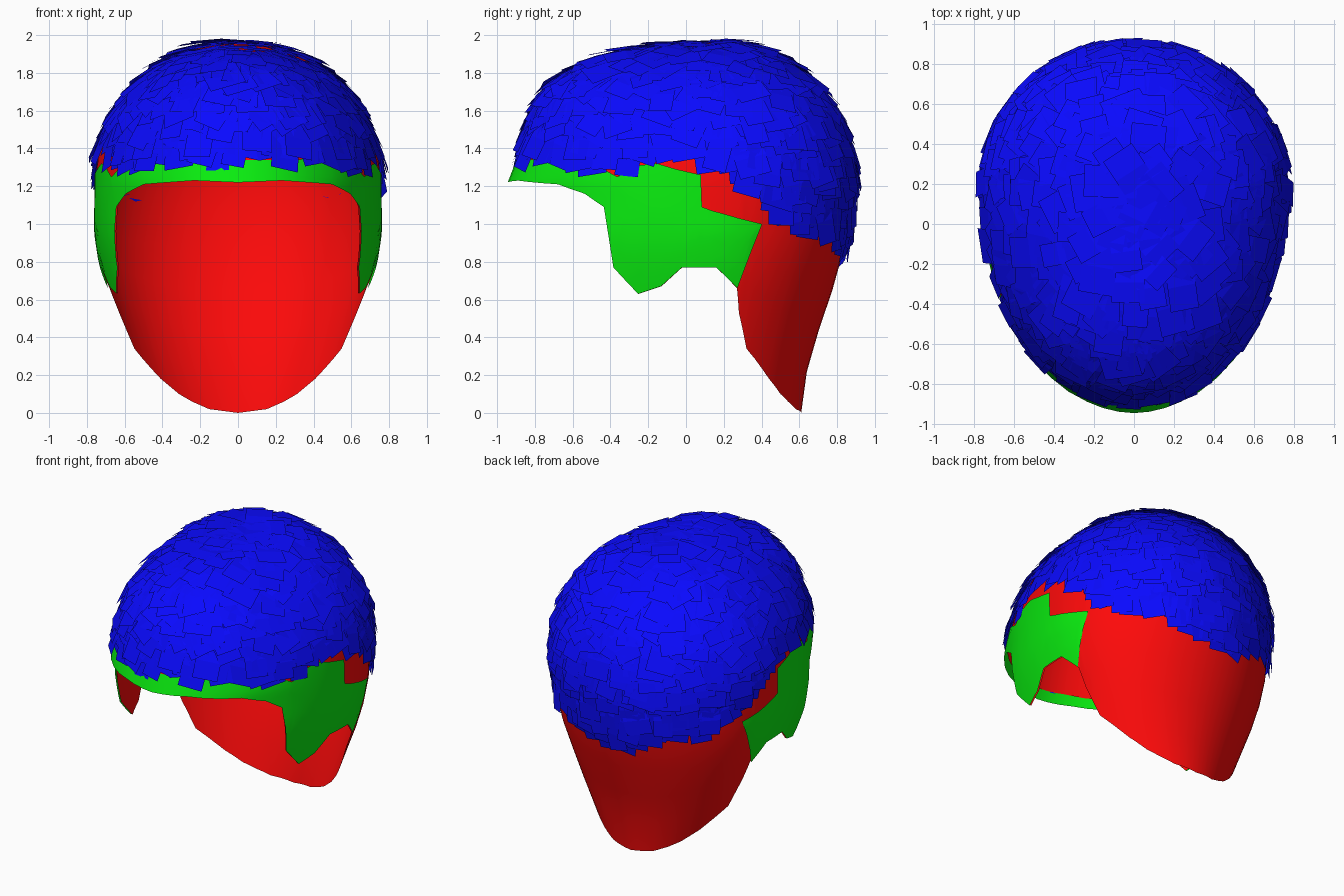
import bpy, bmesh, random
from math import sin, cos, acos, pi, sqrt
from mathutils import Vector

if "Cube" in bpy.data.objects:
    bpy.data.objects.remove(bpy.data.objects["Cube"])

random.seed(4)
TOP, BROW, CY = 1.96, 1.22, 0.15      # crown height, brow height, section centre


def interp(x, pts):
    if x <= pts[0][0]:
        return pts[0][1]
    for (a, u), (b, v) in zip(pts, pts[1:]):
        if x <= b:
            return u + (v - u) * (x - a) / (b - a)
    return pts[-1][1]


# Head surface: egg-shaped sections, domed above the brow, tapering to the nape
WIDTH = [(0, .40), (.06, .44), (.18, .51), (.34, .58), (.53, .645), (.65, .69),
         (.8, .73), (.95, .753), (1.22, .753)]
BACK = [(0, .46), (.22, .49), (.4, .54), (.6, .61), (.8, .67), (1.0, .715), (1.22, .74)]
FRONT = [(1.22, 1.085), (1.35, 1.035), (1.5, 1.0), (1.65, .985)]


def dome(z, p=2.0):
    t = max(0, (z - BROW) / (TOP - BROW))
    return sqrt(max(0, 1 - t ** p))


def depth(z, front):
    return interp(z, FRONT) * dome(z, 3.8) if front else interp(z, BACK) * dome(z)


def surf(th, z, off=0.0):
    w = interp(z, WIDTH) * dome(z) + off
    a = depth(z, cos(th) > 0) + off
    return Vector((w * sin(th), CY - a * cos(th), z))


def angle(y, z):
    return acos(max(-1, min(1, (CY - y) / depth(z, y < CY))))


def material(name, rgb):
    m = bpy.data.materials.new(name)
    m.diffuse_color = (*rgb, 1)
    m.use_nodes = True
    m.node_tree.nodes["Principled BSDF"].inputs["Base Color"].default_value = m.diffuse_color
    return m


def finish(name, bm, mat, smooth):
    bmesh.ops.remove_doubles(bm, verts=bm.verts, dist=1e-4)
    me = bpy.data.meshes.new(name)
    bm.to_mesh(me)
    bm.free()
    me.materials.append(mat)
    for p in me.polygons:
        p.use_smooth = smooth
    ob = bpy.data.objects.new(name, me)
    bpy.context.collection.objects.link(ob)
    return ob


def shell(name, cols, heights, off, mat):
    """Half shell from (bottom angle, z, top angle, z) columns, mirrored in x."""
    fine = []
    for a, b in zip(cols, cols[1:]):
        for k in range(3):
            fine.append([u + (v - u) * k / 3 for u, v in zip(a, b)])
    fine.append(cols[-1])
    bm = bmesh.new()
    grid = []
    for tb, zb, tt, zt in fine:
        zs = heights(zb, zt)
        span = max(1e-6, zs[-1] - zb)
        grid.append([bm.verts.new(surf(tb + (tt - tb) * (z - zb) / span, z, off)) for z in zs])
    for a, b in zip(grid, grid[1:]):
        for j in range(len(a) - 1):
            bm.faces.new((a[j], b[j], b[j + 1], a[j + 1]))
    ob = finish(name, bm, mat, True)
    m = ob.modifiers.new("mirror", 'MIRROR')
    m.merge_threshold = 0.003
    return ob


red = material("red", (1, .003, .003))
green = material("green", (.003, .85, .005))
blue = material("blue", (.003, .003, 1))

# Hairline: bottom y, bottom z, top y, top z from the brow round to behind the ear
LINE = [(-.94, 1.22, -.94, 1.34), (-.88, 1.23, -.82, 1.34), (-.67, 1.21, -.64, 1.35),
        (-.53, 1.16, -.57, 1.38), (-.43, 1.09, -.36, 1.25), (-.40, .90, -.30, 1.28),
        (-.38, .77, -.25, 1.31), (-.25, .63, -.15, 1.32), (-.13, .67, -.05, 1.29),
        (-.02, .77, .08, 1.26), (.06, .77, .085, 1.09), (.16, .77, .14, 1.07),
        (.27, .66, .28, 1.03), (.40, 1.0, .40, 1.0)]
band = [(angle(a, b), b, angle(c, d), d) for a, b, c, d in LINE]
band[0] = (0, 1.22, 0, 1.34)
shell("hairline_band", band, lambda b, t: [b + (t - b) * i / 6 for i in range(7)], .009, green)

# Scalp: same hairline, then the long tapering nape, all closing at the crown
NAPE = [(.28, .53), (.32, .34), (.44, .18), (.50, .10), (.54, .06), (.58, .02), (.61, 0)]
edge = [(y, z + (.06 if y < -.5 else 0)) for y, z, _, _ in LINE[:-1]] + NAPE
cap = [(angle(y, z), z, angle(y, z), TOP) for y, z in edge]
cap[0] = (0, 1.28, 0, TOP)
cap[-1] = (pi, 0, pi, TOP)
shell("scalp", cap, lambda b, t: [b + (1.3 - b) * i / 6 for i in range(6)]
      + [1.3 + (TOP - 1.3) * sin(k / 12 * pi / 2) for k in range(13)], 0, red)

# Hair cards: overlapping tilted strips spread evenly over the dome
FRINGE = [(-.94, 1.29), (-.5, 1.26), (-.3, 1.26), (0, 1.29), (.15, 1.23), (.3, 1.16),
          (.45, 1.03), (.55, .92), (.75, .90), (.85, .77), (.94, .77)]
bm = bmesh.new()
N = 1000
for i in range(N):
    th = (i * 2.39996) % (2 * pi) + random.uniform(-.04, .04)
    z = TOP - .003 - (TOP - .8) * i / N
    p = surf(th, z)
    length, width = random.uniform(.18, .27), random.uniform(.12, .19)
    if z < interp(p.y, FRINGE) + length * .45:
        continue
    side = (surf(th + .01, z) - surf(th - .01, z)).normalized()
    down = (surf(th, z - .002) - surf(th, z + .002)).normalized()
    n = down.cross(side).normalized()
    if n.dot(p - Vector((0, .1, 1.1))) < 0:
        n = -n
    ang = random.uniform(-.6, .6) if z > 1.5 else random.uniform(-.3, .3)
    d = down * cos(ang) + side * sin(ang)
    s = d.cross(n)
    lift = random.uniform(.01, .04)
    rows = []
    for v in (-.5, 0, .5):
        c = p + d * v * length + n * (.006 + lift * (v + .5) - .035 * v * v)
        rows.append([bm.verts.new(c + s * width * u) for u in (-.5, .5)])
    for a, b in zip(rows, rows[1:]):
        bm.faces.new((a[0], b[0], b[1], a[1]))
finish("hair_cards", bm, blue, False)
